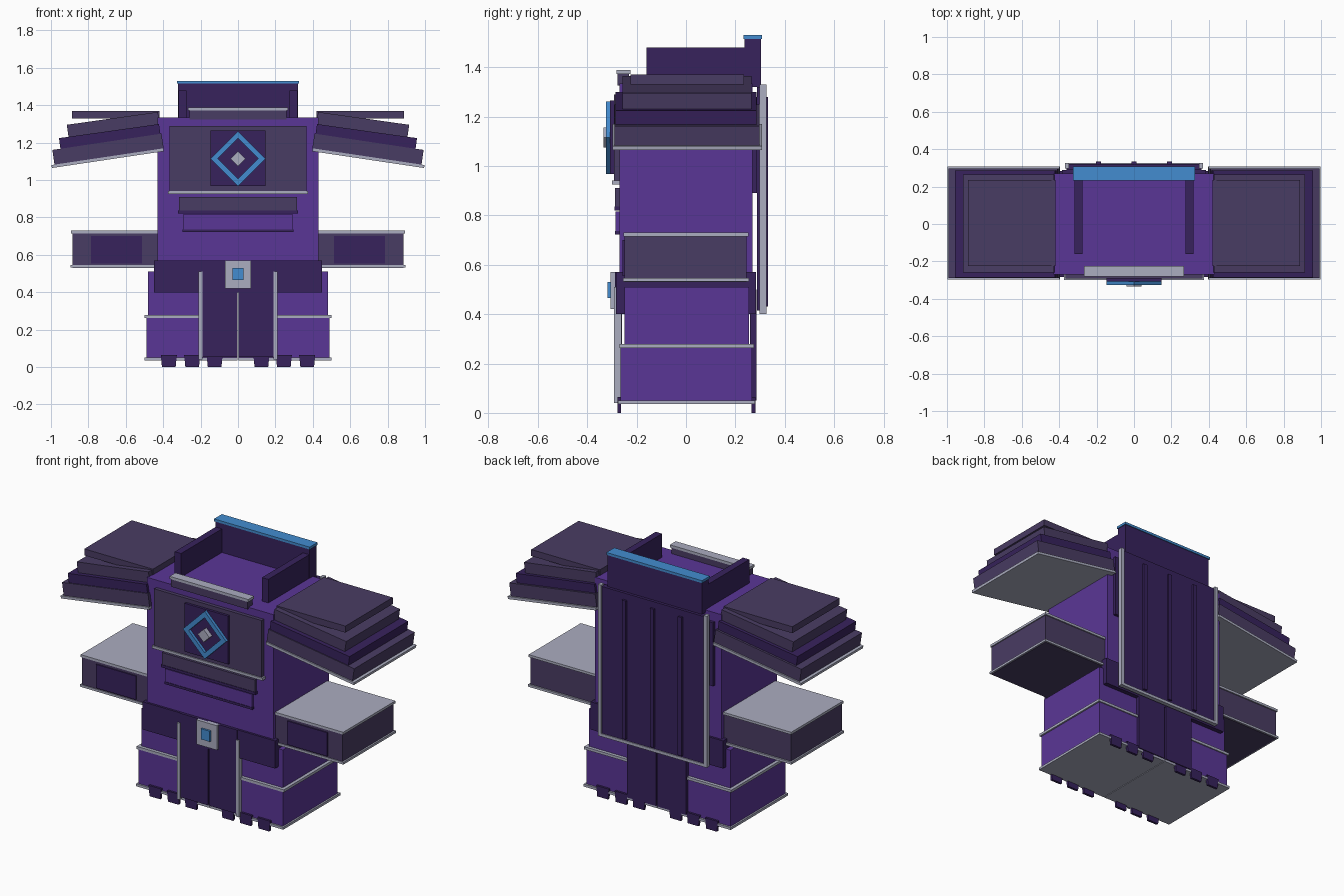
import bpy, math
from mathutils import Matrix

if "Cube" in bpy.data.objects:
    bpy.data.objects.remove(bpy.data.objects["Cube"])


def srgb(h):
    out = []
    for i in (0, 2, 4):
        c = int(h[i:i + 2], 16) / 255
        out.append(c / 12.92 if c <= 0.04045 else ((c + 0.055) / 1.055) ** 2.4)
    return (*out, 1)


def material(name, h):
    m = bpy.data.materials.new(name)
    m.diffuse_color = srgb(h)
    m.use_nodes = True
    m.node_tree.nodes["Principled BSDF"].inputs["Base Color"].default_value = m.diffuse_color
    return m


PURPLE = material("purple cloth", "5A3696")
DARK = material("dark purple", "37225C")
SLATE = material("slate violet", "493C63")
SILVER = material("silver trim", "ABADC0")
BLUE = material("bright blue", "438CD0")

CUBE_FACES = [(0, 1, 3, 2), (4, 6, 7, 5), (0, 4, 5, 1),
              (2, 3, 7, 6), (0, 2, 6, 4), (1, 5, 7, 3)]


def make(name, verts, faces, mat):
    me = bpy.data.meshes.new(name)
    me.from_pydata(verts, [], faces)
    me.materials.append(mat)
    ob = bpy.data.objects.new(name, me)
    bpy.context.collection.objects.link(ob)
    return ob


def box(name, x, y, z, mat, taper=1.0):
    """Box from ranges; taper scales the bottom width about its middle."""
    mid = (x[0] + x[1]) / 2
    verts = [(mid + (a - mid) * (taper if c == z[0] else 1), b, c)
             for a in x for b in y for c in z]
    return make(name, verts, CUBE_FACES, mat)


def pair(name, x, y, z, mat, taper=1.0):
    """The same box on the right and left side."""
    box(name + "_right", x, y, z, mat, taper)
    box(name + "_left", (-x[1], -x[0]), y, z, mat, taper)


def tilted_pair(name, cx, cz, length, thick, y, angle, mat):
    """Slab sloping down and outward on both sides."""
    for side, word in ((1, "right"), (-1, "left")):
        ob = box(f"{name}_{word}", (-length / 2, length / 2), y,
                 (-thick / 2, thick / 2), mat)
        ob.data.transform(Matrix.Translation((side * cx, 0, cz))
                          @ Matrix.Rotation(math.radians(side * angle), 4, 'Y'))


# Torso and belt
box("torso", (-.43, .43), (-.27, .27), (.5, 1.335), PURPLE)
box("belt", (-.45, .45), (-.283, .283), (.4, .57), DARK)
box("buckle", (-.07, .07), (-.305, -.28), (.42, .57), SILVER)
box("buckle_gem", (-.03, .03), (-.317, -.3), (.465, .53), BLUE)

# Legs with trim bands
pair("upper_leg", (.003, .48), (-.25, .255), (.27, .51), PURPLE)
pair("lower_leg", (.003, .49), (-.265, .268), (.04, .265), PURPLE)
pair("knee_trim", (.002, .5), (-.27, .275), (.262, .278), SILVER)
pair("hem_trim", (.002, .5), (-.275, .28), (.035, .05), SILVER)
for i, cx in enumerate((.125, .245, .37)):
    pair(f"front_toe_{i}", (cx - .043, cx + .043), (-.278, -.263), (0, .065), DARK, .85)
    pair(f"back_toe_{i}", (cx - .043, cx + .043), (.266, .281), (0, .065), DARK, .85)

# Hanging cloth panels front and back
pair("front_tabard", (.004, .195), (-.287, -.26), (.055, .57), DARK)
pair("back_tabard", (.004, .2), (.26, .286), (.05, .5), DARK)
pair("tabard_edge", (.19, .21), (-.292, -.262), (.04, .51), SILVER)

# Forearm blocks
pair("arm", (.42, .885), (-.25, .245), (.531, .72), SLATE)
pair("arm_top_plate", (.42, .892), (-.253, .253), (.715, .73), SILVER)
pair("arm_bottom_trim", (.42, .895), (-.255, .255), (.533, .547), SILVER)
pair("arm_panel", (.513, .785), (-.257, -.249), (.555, .7), DARK)

# Chest armour
box("chest_plate", (-.365, .365), (-.292, -.26), (.94, 1.29), SLATE)
box("chest_trim", (-.375, .375), (-.299, -.26), (.925, .941), SILVER)
box("chest_panel", (-.148, .148), (-.307, -.285), (.968, 1.265), DARK)
box("belly_plate", (-.315, .315), (-.287, -.26), (.835, .91), SLATE)
box("belly_edge", (-.32, .32), (-.29, -.26), (.82, .836), DARK)
box("waist_plate", (-.295, .295), (-.285, -.26), (.735, .815), PURPLE)
box("waist_edge", (-.298, .298), (-.288, -.26), (.722, .736), DARK)

# Diamond emblem: square ring on its corner with a small stud
CZ = 1.115
dirs = [(1, 0), (0, 1), (-1, 0), (0, -1)]
ring = [(dx * r, y, CZ + dz * r) for r, y in
        ((.147, -.325), (.108, -.325), (.108, -.3), (.147, -.3)) for dx, dz in dirs]
ring_faces = [(4 * a + i, 4 * a + (i + 1) % 4,
               4 * ((a + 1) % 4) + (i + 1) % 4, 4 * ((a + 1) % 4) + i)
              for a in range(4) for i in range(4)]
make("emblem_ring", ring, ring_faces, BLUE)
stud = [(dx * .04, y, CZ + dz * .04) for y in (-.335, -.3) for dx, dz in dirs]
make("emblem_stud", stud, [(0, 1, 2, 3), (7, 6, 5, 4)] +
     [(i, i + 4, (i + 1) % 4 + 4, (i + 1) % 4) for i in range(4)], SILVER)

# Collar
box("collar_back", (-.32, .32), (.237, .303), (1.32, 1.517), DARK)
box("collar_cap", (-.325, .325), (.232, .308), (1.515, 1.53), BLUE)
pair("collar_side", (.275, .318), (-.16, .24), (1.33, 1.48), DARK)
box("collar_front", (-.26, .26), (-.277, -.23), (1.325, 1.373), SLATE)
box("collar_front_trim", (-.267, .267), (-.282, -.225), (1.373, 1.389), SILVER)

# Back plate and cape with ribs and edging
box("back_plate", (-.385, .385), (.26, .288), (.89, 1.28), DARK)
box("cape", (-.36, .36), (.288, .32), (.415, 1.32), DARK)
pair("cape_edge", (.348, .37), (.298, .327), (.4, 1.33), SILVER)
box("cape_hem", (-.37, .37), (.3, .326), (.4, .418), SILVER)
for i, cx in enumerate((-.19, 0, .19)):
    box(f"cape_rib_{i}", (cx - .013, cx + .013), (.315, .333), (.43, 1.28), DARK)

# Layered shoulder armour
tilted_pair("shoulder_trim", .697, 1.117, .605, .016, (-.297, .307), 8.5, SILVER)
tilted_pair("shoulder_base", .695, 1.165, .59, .08, (-.29, .298), 8.5, SLATE)
tilted_pair("shoulder_middle", .685, 1.227, .54, .07, (-.285, .285), 8, DARK)
tilted_pair("shoulder_upper", .667, 1.296, .492, .068, (-.258, .265), 8, SLATE)
pair("shoulder_cap", (.42, .887), (-.225, .235), (1.33, 1.37), SLATE)

# Consistent outward normals
import bmesh
for ob in bpy.data.objects:
    bm = bmesh.new()
    bm.from_mesh(ob.data)
    bmesh.ops.recalc_face_normals(bm, faces=bm.faces)
    bm.to_mesh(ob.data)
    bm.free()
